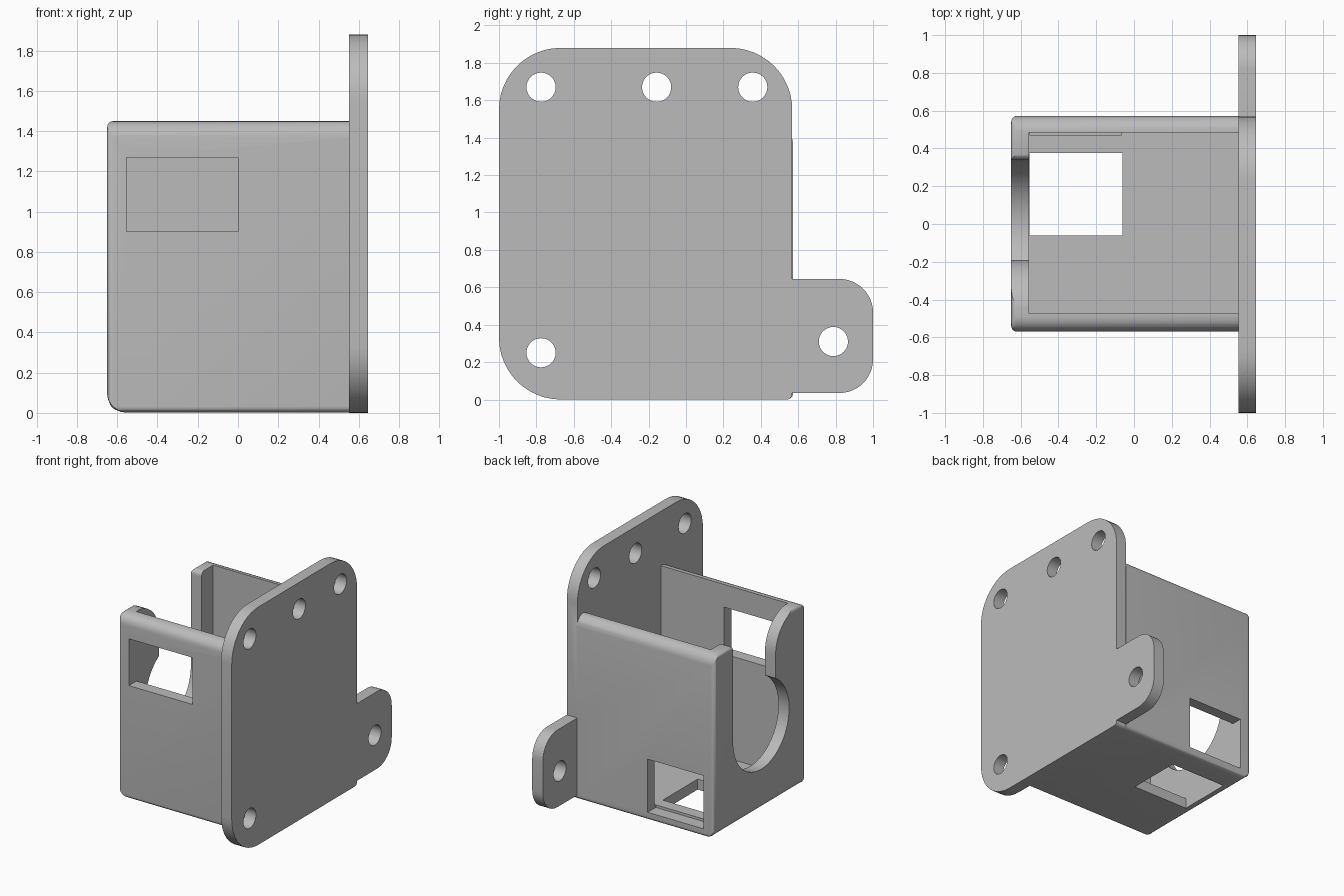
import bpy, bmesh
from math import sin, cos, pi, radians

cube = bpy.data.objects.get("Cube")
if cube:
    bpy.data.objects.remove(cube, do_unlink=True)

grey = bpy.data.materials.new("plain grey")
grey.use_nodes = True
grey.diffuse_color = (0.5, 0.5, 0.5, 1)
grey.node_tree.nodes["Principled BSDF"].inputs["Base Color"].default_value = (0.5, 0.5, 0.5, 1)


def finish(name, bm):
    bmesh.ops.recalc_face_normals(bm, faces=bm.faces)
    mesh = bpy.data.meshes.new(name)
    bm.to_mesh(mesh)
    bm.free()
    obj = bpy.data.objects.new(name, mesh)
    bpy.context.collection.objects.link(obj)
    mesh.materials.append(grey)
    return obj


def box(name, x, y, z):
    bm = bmesh.new()
    bmesh.ops.create_cube(bm, size=1)
    for v in bm.verts:
        v.co = [r[0] if c < 0 else r[1] for c, r in zip(v.co, (x, y, z))]
    return finish(name, bm)


def rounded(corners, steps=12):
    """Round the right-angled corners given as (y, z, radius)."""
    out = []
    for i, (y, z, r) in enumerate(corners):
        if r == 0:
            out.append((y, z))
            continue
        dirs = []
        for q in (corners[i - 1], corners[(i + 1) % len(corners)]):
            dy, dz = q[0] - y, q[1] - z
            n = (dy * dy + dz * dz) ** 0.5
            dirs.append((dy / n, dz / n))
        (ay, az), (by, bz) = dirs
        for k in range(steps + 1):
            t = k / steps * pi / 2
            s, c = r * (1 - sin(t)), r * (1 - cos(t))
            out.append((y + ay * s + by * c, z + az * s + bz * c))
    return out


def extrude_x(name, outline, x0, x1):
    bm = bmesh.new()
    face = bm.faces.new([bm.verts.new((x0, y, z)) for y, z in outline])
    ext = bmesh.ops.extrude_face_region(bm, geom=[face])["geom"]
    for v in ext:
        if isinstance(v, bmesh.types.BMVert):
            v.co.x = x1
    return finish(name, bm)


def apply_all(obj):
    deps = bpy.context.evaluated_depsgraph_get()
    mesh = bpy.data.meshes.new_from_object(obj.evaluated_get(deps))
    obj.modifiers.clear()
    obj.data = mesh


def combine(obj, other, operation="DIFFERENCE"):
    mod = obj.modifiers.new("boolean", "BOOLEAN")
    mod.operation, mod.solver, mod.object = operation, "EXACT", other
    apply_all(obj)
    bpy.data.objects.remove(other, do_unlink=True)


# Housing block with a different rounding on each kind of edge
X0, Z1, WIDEST = -0.65, 1.45, 0.09
housing = box("bracket_housing", (X0, 0.558), (-0.57, 0.572), (0.002, Z1))
bm = bmesh.new()
bm.from_mesh(housing.data)
weight = bm.edges.layers.float.new("bevel_weight_edge")
for e in bm.edges:
    mid = (e.verts[0].co + e.verts[1].co) / 2
    end, top, low = mid.x < X0 + 0.01, mid.z > 1.4, mid.z < 0.1
    if mid.x > 0.5:
        continue
    if end:
        radius = 0.09 if low else 0.03
    else:
        radius = 0.08 if top else 0.03
    e[weight] = radius / WIDEST
bm.to_mesh(housing.data)
bm.free()
bevel = housing.modifiers.new("rounding", "BEVEL")
bevel.limit_method, bevel.width, bevel.segments = "WEIGHT", WIDEST, 6
apply_all(housing)

# Open-topped cavity
combine(housing, box("cavity", (-0.557, 0.7), (-0.475, 0.485), (0.085, 1.7)))

# Round end opening that runs out through the top as a slot
CY, CZ, R = -0.01, 0.69, 0.35
arc = [radians(-239 * k / 48) for k in range(49)]
slot = [(CY + R * cos(a), CZ + R * sin(a), 0) for a in arc]
lip = Z1 + 0.002
slot += [(slot[-1][0], lip, 0.28), (-0.47, 1.6, 0), (0.42, 1.6, 0), (0.42, lip, 0), (0.34, lip, 0.04)]
# keep the lip level where the large rounding ends
slot.insert(-4, (-0.4705, lip, 0))
combine(housing, extrude_x("end_opening", rounded(slot), -0.8, -0.5))

# Rectangular windows in the front wall, back wall and floor
for x, y, z in (
    ((-0.555, 0.0), (-0.7, -0.4), (0.9, 1.27)),
    ((-0.553, -0.065), (0.47, 0.7), (0.065, 0.485)),
    ((-0.553, -0.06), (-0.06, 0.375), (-0.2, 0.2)),
):
    combine(housing, box("window", x, y, z))

# Mounting plate with a side tab
plate = extrude_x("mounting_plate", rounded([
    (-1, 0, 0.33), (0.568, 0, 0.03), (0.568, 0.035, 0), (1, 0.035, 0.18),
    (1, 0.645, 0.18), (0.568, 0.645, 0), (0.568, 1.88, 0.33), (-1, 1.88, 0.33)]),
    0.552, 0.645)

# Screw holes
for y, z in ((-0.775, 1.67), (-0.157, 1.67), (0.357, 1.67), (-0.775, 0.25), (0.788, 0.31)):
    ring = [(y + 0.078 * cos(k * pi / 16), z + 0.078 * sin(k * pi / 16)) for k in range(32)]
    combine(plate, extrude_x("hole", ring, 0.4, 0.8))

combine(housing, plate, "UNION")

bpy.ops.object.select_all(action="DESELECT")
housing.select_set(True)
bpy.context.view_layer.objects.active = housing
bpy.ops.object.shade_smooth_by_angle(angle=radians(30))
